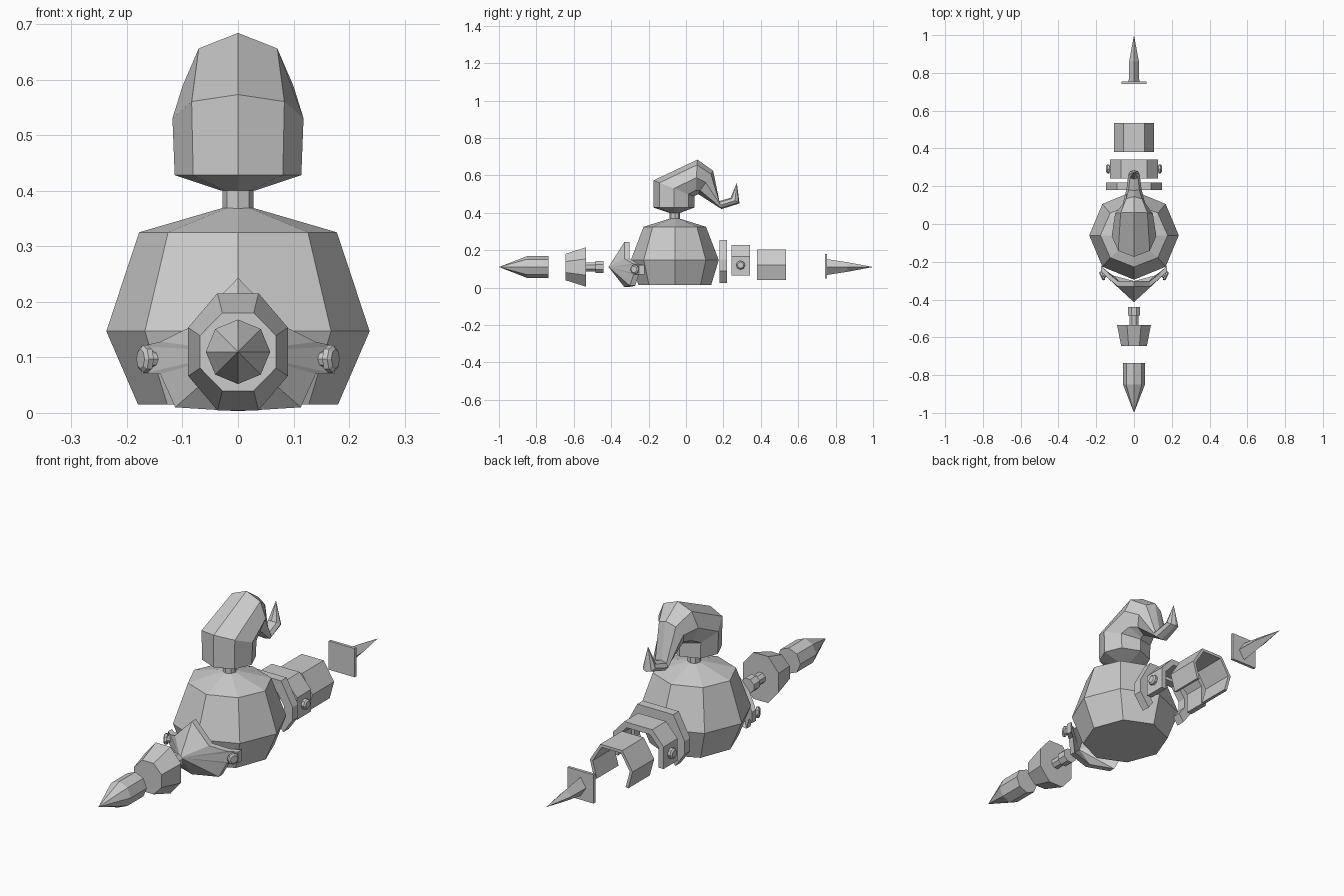
import bpy, bmesh
from math import sin, cos, pi
from mathutils import Vector as V

if "Cube" in bpy.data.objects:
    bpy.data.objects.remove(bpy.data.objects["Cube"])


def finish(name, bm):
    bmesh.ops.remove_doubles(bm, verts=bm.verts, dist=0.0005)
    bmesh.ops.recalc_face_normals(bm, faces=bm.faces)
    me = bpy.data.meshes.new(name)
    bm.to_mesh(me)
    bm.free()
    ob = bpy.data.objects.new(name, me)
    bpy.context.collection.objects.link(ob)
    return ob


def loft(name, sections, n=8, phase=0.0):
    """Skin a row of n-sided sections, each given as (centre, u radius, v radius)."""
    bm = bmesh.new()
    rings = []
    for c, u, v in sections:
        angles = [2 * pi * i / n + phase for i in range(n)]
        rings.append([bm.verts.new(V(c) + V(u) * cos(a) + V(v) * sin(a)) for a in angles])
    for r, s in zip(rings, rings[1:]):
        for i in range(n):
            j = (i + 1) % n
            bm.faces.new((r[i], r[j], s[j], s[i]))
    for end, sec in ((rings[0], sections[0]), (rings[-1], sections[-1])):
        if V(sec[1]).length > 0:
            bm.faces.new(end)
    return finish(name, bm)


def along_y(name, rows, n=8, phase=0.0, z=0.11):
    """Loft along y from rows of (y, x radius, z radius)."""
    return loft(name, [((0, y, z), (rx, 0, 0), (0, 0, rz)) for y, rx, rz in rows], n, phase)


def arch(name, outer, inner, y0, y1):
    """Mirrored open arch: half outlines in (x, z), from foot to crown."""
    def full(h):
        return h + [(-x, z) for x, z in reversed(h)]
    o, i = full(outer), full(inner)
    bm = bmesh.new()
    grid = [[bm.verts.new((x, y, z)) for x, z in line]
            for line, y in ((o, y0), (o, y1), (i, y1), (i, y0))]
    for a in range(4):
        p, q = grid[a], grid[(a + 1) % 4]
        for k in range(len(o) - 1):
            bm.faces.new((p[k], p[k + 1], q[k + 1], q[k]))
    for k in (0, -1):
        bm.faces.new([g[k] for g in grid])
    return finish(name, bm)


def bolt(name, centre, axis, r, length):
    """Short shank with a wider octagonal head."""
    a = V(axis).normalized()
    u, c = a.cross(V((0, 0, 1))).normalized(), V(centre)
    rows = [(-length, .6), (0, .6), (0, 1), (length * .5, 1), (length * .75, .7)]
    loft(name, [(c + a * d, u * r * k, V((0, 0, r * k))) for d, k in rows])


# Faceted round body
loft("body", [((0, -.06, z), (rx, 0, 0), (0, ry, 0)) for z, rx, ry in
              [(.015, .18, .195), (.147, .237, .235), (.325, .178, .167), (.377, 0, 0)]])

# Neck
loft("neck", [((0, -.06, z), (.028, 0, 0), (0, .028, 0)) for z in (.36, .41)])

# Bent, tapering head: (front/top y, z), (back/bottom y, z), half width
head = [((-.09, .40), (-.03, .40), .03), ((-.174, .428), (.045, .428), .114),
        ((-.174, .573), (.045, .487), .118), ((.061, .684), (.05, .492), .1),
        ((.145, .625), (.065, .50), .06), ((.178, .462), (.19, .42), .04),
        ((.238, .48), (.286, .45), .03), ((.272, .56), (.272, .56), 0)]
sections = []
for (ya, za), (yb, zb), w in head:
    a, b = V((0, ya, za)), V((0, yb, zb))
    sections.append(((a + b) / 2, (w, 0, 0), (a - b) / 2))
loft("curled_head", sections)

# Pointed front shield with side lugs
half = [(0, -.33, .243), (.085, -.33, .155), (.14, -.285, .128), (.175, -.25, .12),
        (.175, -.25, .07), (.14, -.28, .07), (.113, -.3, .01), (0, -.33, .003)]
outline = half + [(-x, y, z) for x, y, z in half[-2:0:-1]]
bm = bmesh.new()
front = [bm.verts.new(p) for p in outline]
back = [bm.verts.new((x, y + .028, z)) for x, y, z in outline]
tip, pit = bm.verts.new((0, -.414, .11)), bm.verts.new((0, -.375, .11))
for i in range(len(outline)):
    j = (i + 1) % len(outline)
    bm.faces.new((front[i], front[j], tip))
    bm.faces.new((back[j], back[i], pit))
    bm.faces.new((front[j], front[i], back[i], back[j]))
finish("front_shield", bm)

# Front chain: stepped pin with flared collar, then spike
along_y("front_pin", [(-.54, .025, .025), (-.485, .025, .025), (-.485, .034, .034),
                      (-.44, .034, .034)], phase=pi / 8)
along_y("front_collar", [(-.645, .074, .076), (-.535, .097, .114)], phase=pi / 8)
along_y("front_spike", [(-.735, .058, .058), (-.85, .058, .058), (-1, 0, 0)])

# Rear chain: body arch, hinge arch, sleeve arch
arch("rear_collar", [(.1, .025), (.147, .09), (.147, .15), (.09, .255)],
     [(.075, .06), (.105, .1), (.105, .145), (.065, .205)], .18, .22)
arch("rear_hinge", [(.127, .065), (.127, .165), (.07, .228)],
     [(.102, .065), (.102, .155), (.058, .203)], .242, .342)
arch("rear_sleeve", [(.085, .04), (.107, .12), (.055, .203)],
     [(.072, .042), (.093, .118), (.048, .19)], .38, .535)

# Rear spike on a square plate
along_y("rear_plate", [(.742, .092, .092), (.755, .092, .092)], 4, pi / 4, .115)
along_y("rear_spike", [(.755, .028, .042), (.86, .026, .026), (1, 0, 0)], 4)

# Bolts on both sides
for side, s in (("right", 1), ("left", -1)):
    bolt("shield_bolt_" + side, (s * .162, -.272, .097), (s * .9, -.42, 0), .025, .02)
    bolt("hinge_bolt_" + side, (s * .129, .292, .12), (s, 0, 0), .024, .024)
